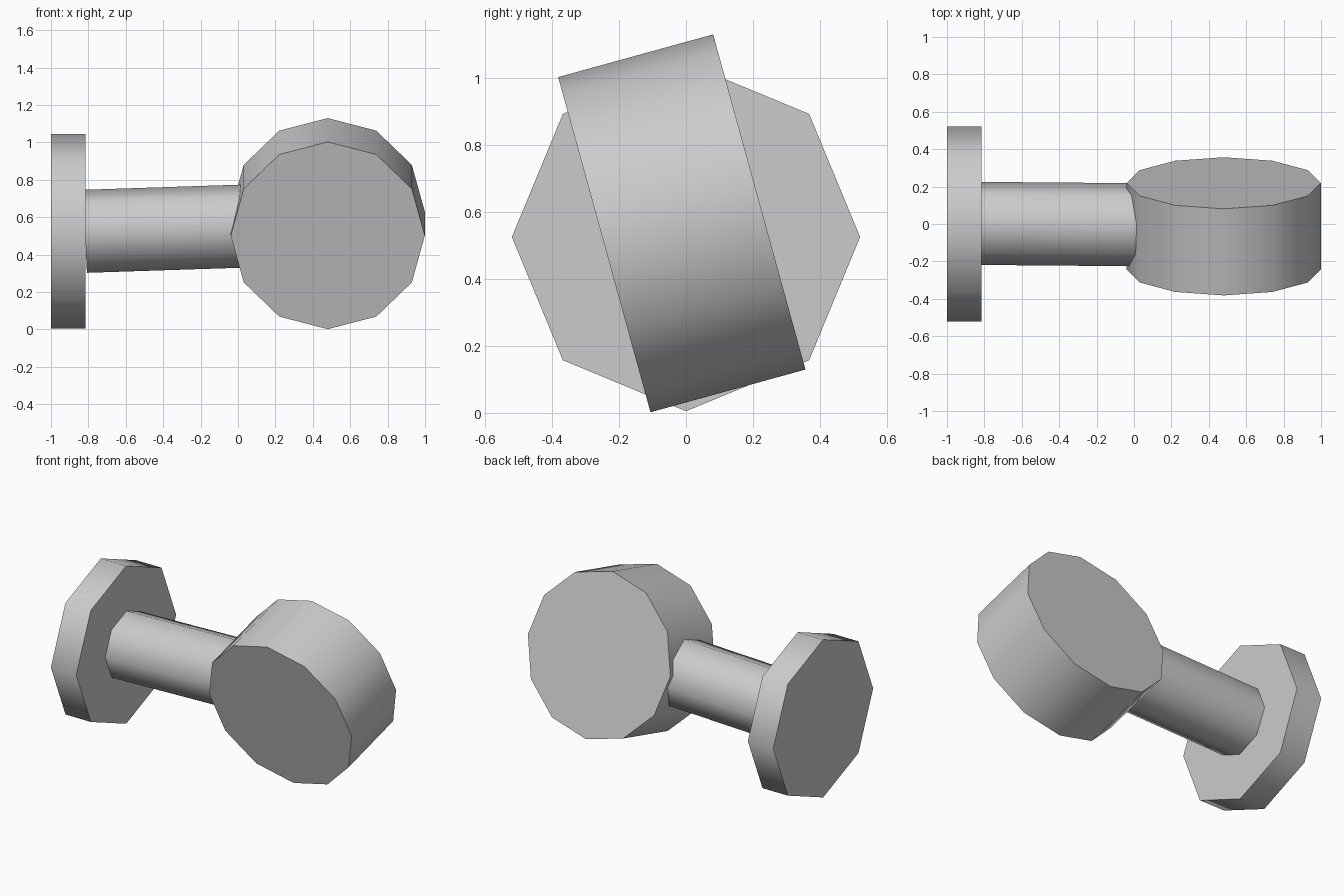
import bpy, bmesh, math
from mathutils import Vector

if "Cube" in bpy.data.objects:
    bpy.data.objects.remove(bpy.data.objects["Cube"])

grey = bpy.data.materials.new("light_grey")
grey.diffuse_color = (0.6, 0.6, 0.6, 1)
grey.use_nodes = True
grey.node_tree.nodes["Principled BSDF"].inputs["Base Color"].default_value = grey.diffuse_color


def prism(name, start, end, radius, sides, corner):
    """Closed cylinder from start to end, with one corner pointing along 'corner'."""
    start, end = Vector(start), Vector(end)
    axis = (end - start).normalized()
    u = Vector(corner)
    u = (u - axis * u.dot(axis)).normalized()
    v = axis.cross(u)
    bm = bmesh.new()
    rings = []
    for c in (start, end):
        angles = [2 * math.pi * i / sides for i in range(sides)]
        rings.append([bm.verts.new(c + radius * (math.cos(a) * u + math.sin(a) * v))
                      for a in angles])
    a, b = rings
    bm.faces.new(a[::-1])
    bm.faces.new(b)
    for i in range(sides):
        j = (i + 1) % sides
        bm.faces.new((a[i], a[j], b[j], b[i]))
    bmesh.ops.recalc_face_normals(bm, faces=bm.faces[:])
    mesh = bpy.data.meshes.new(name)
    bm.to_mesh(mesh)
    bm.free()
    mesh.materials.append(grey)
    # Smooth round the side, sharp at the caps
    for p in mesh.polygons:
        p.use_smooth = len(p.vertices) == 4
    for e in mesh.edges:
        d = mesh.vertices[e.vertices[0]].co - mesh.vertices[e.vertices[1]].co
        e.use_edge_sharp = abs(d.dot(axis)) < 1e-4
    obj = bpy.data.objects.new(name, mesh)
    bpy.context.collection.objects.link(obj)
    return obj


# Eight-sided wall plate
prism("base_plate", (-1, 0, 0.525), (-0.815, 0, 0.525), 0.52, 8, (0, 1, 0))

# Slightly rising eight-sided shaft, aimed at the centre of the head
prism("shaft", (-0.815, 0.003, 0.525), (0.04, -0.004, 0.553), 0.222, 8, (0, 1, 0))

# Twelve-sided head, its axis leaning back 15.4 degrees
tilt = math.radians(15.4)
centre = Vector((0.48, -0.0125, 0.566))
half = Vector((0, math.cos(tilt), math.sin(tilt))) * 0.24
prism("head", centre - half, centre + half, 0.519, 12, (1, 0, 0))
